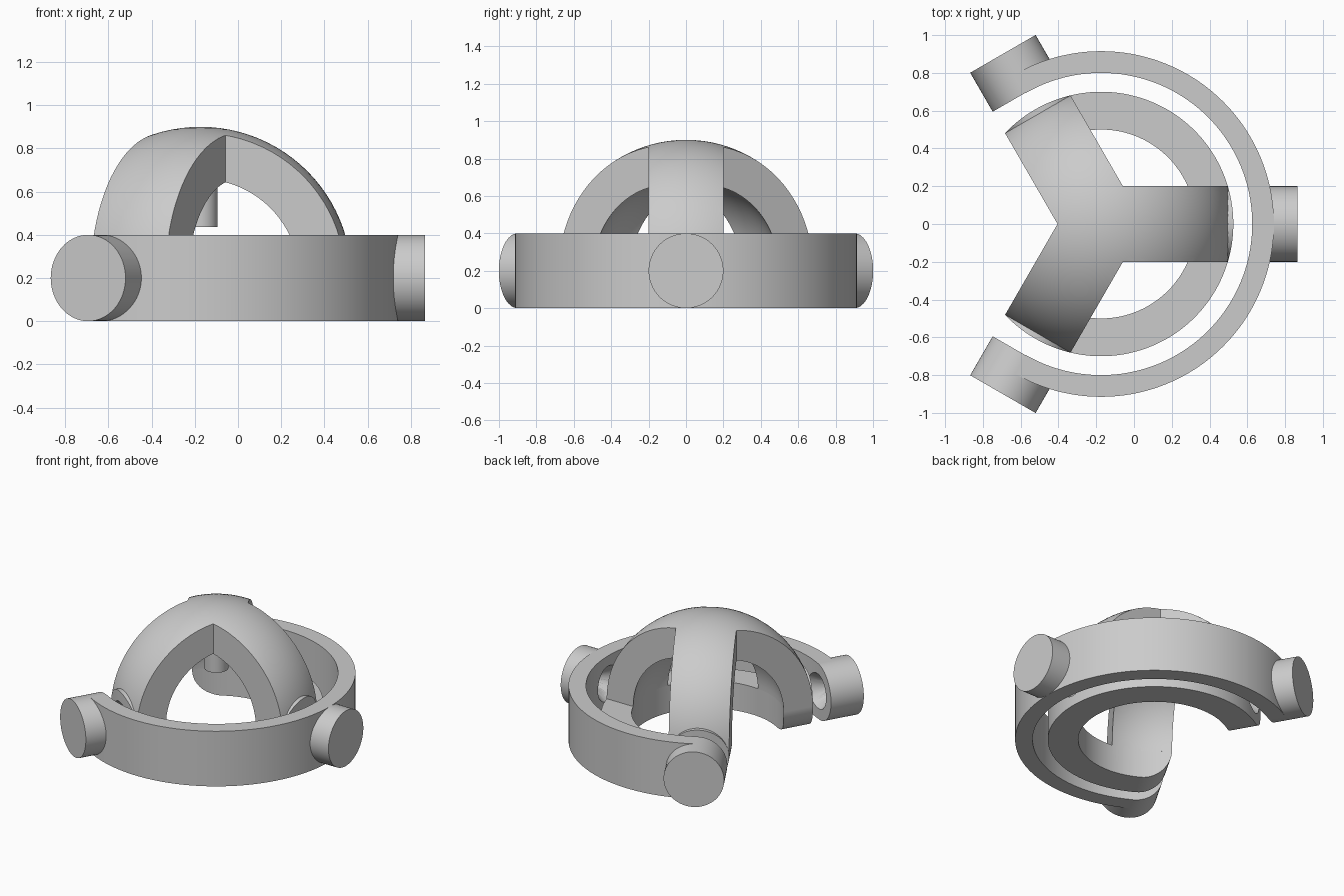
import bpy, bmesh
from math import cos, sin, radians, pi
from mathutils import Matrix

if "Cube" in bpy.data.objects:
    bpy.data.objects.remove(bpy.data.objects["Cube"], do_unlink=True)

MID = 0.2                      # height of the pivot axes
SHIFT = Matrix.Translation((-0.174, 0, 0))
ANGLES = (0, 120, 240)

grey = bpy.data.materials.new("plain grey")
grey.use_nodes = True
grey.diffuse_color = (0.6, 0.6, 0.6, 1)
grey.node_tree.nodes["Principled BSDF"].inputs["Base Color"].default_value = (0.6, 0.6, 0.6, 1)


def add(name, bm):
    bmesh.ops.recalc_face_normals(bm, faces=bm.faces)
    mesh = bpy.data.meshes.new(name)
    bm.to_mesh(mesh)
    bm.free()
    mesh.materials.append(grey)
    ob = bpy.data.objects.new(name, mesh)
    bpy.context.collection.objects.link(ob)
    return ob


def cone(name, r1, r2, depth, matrix, segments=64):
    bm = bmesh.new()
    bmesh.ops.create_cone(bm, cap_ends=True, segments=segments, radius1=r1,
                          radius2=r2, depth=depth, matrix=matrix)
    return add(name, bm)


def radial(name, angle, start, end, r1, r2):
    """Round bar lying along a radius, from start to end."""
    m = (Matrix.Rotation(radians(angle), 4, 'Z')
         @ Matrix.Translation(((start + end) / 2, 0, MID))
         @ Matrix.Rotation(pi / 2, 4, 'Y'))
    return cone(name, r1, r2, end - start, m)


def upright(name, radius):
    return cone(name, radius, radius, 2, Matrix.Identity(4), 144)


def sphere(name, radius):
    bm = bmesh.new()
    bmesh.ops.create_uvsphere(bm, u_segments=96, v_segments=48, radius=radius,
                              matrix=Matrix.Translation((0, 0, MID)))
    return add(name, bm)


def cut(ob, tool, operation='DIFFERENCE'):
    """Apply a boolean and throw the tool away."""
    mod = ob.modifiers.new("cut", 'BOOLEAN')
    mod.object, mod.operation, mod.solver = tool, operation, 'EXACT'
    dg = bpy.context.evaluated_depsgraph_get()
    mesh = bpy.data.meshes.new_from_object(ob.evaluated_get(dg))
    ob.modifiers.clear()
    ob.data = mesh
    bpy.data.objects.remove(tool, do_unlink=True)


def arc_band(name, inner, outer, height, steps=96):
    """Upright band sweeping from one rear arm round to the other."""
    bm = bmesh.new()
    loops = []
    for i in range(steps + 1):
        a = radians(-120 + 240 * i / steps)
        loops.append([bm.verts.new((r * cos(a), r * sin(a), z)) for r, z in
                      ((inner, 0), (outer, 0), (outer, height), (inner, height))])
    for p, q in zip(loops, loops[1:]):
        for k in range(4):
            n = (k + 1) % 4
            bm.faces.new((p[k], p[n], q[n], q[k]))
    bm.faces.new(loops[0])
    bm.faces.new(loops[-1])
    return add(name, bm)


def inner_dimple(angle):
    return radial("cutter", angle, 0.5, 0.72, 0, 0.137)


def outer_dimple(angle):
    return radial("cutter", angle, 0.78, 1.0, 0.137, 0)


parts = []

# Three-armed dome: spherical shell trimmed by a Y-shaped prism
bm = bmesh.new()
outline = []
for angle in ANGLES:
    rot = Matrix.Rotation(radians(angle), 4, 'Z')
    for x, y in ((1, -0.2), (1, 0.2), (0.1155, 0.2)):
        v = bm.verts.new((x, y, MID))
        v.co = rot @ v.co
        outline.append(v)
face = bm.faces.new(outline)
top = bmesh.ops.extrude_face_region(bm, geom=[face])["geom"]
bmesh.ops.translate(bm, vec=(0, 0, 1),
                    verts=[g for g in top if isinstance(g, bmesh.types.BMVert)])
dome = add("dome_arms", bm)
cut(dome, sphere("cutter", 0.7), 'INTERSECT')
cut(dome, sphere("cutter", 0.5))
for angle in ANGLES:
    cut(dome, inner_dimple(angle))
parts.append(dome)

# Peg hanging under the dome
parts.append(cone("centre_peg", 0.08, 0.08, 0.3, Matrix.Translation((0, 0, 0.585))))

# Low band joining the arms, and the tall outer band
base = arc_band("inner_band", 0.5, 0.7, MID)
ring = arc_band("outer_band", 0.8, 0.915, 0.4)
for angle in ANGLES:
    cut(base, inner_dimple(angle))
    cut(ring, outer_dimple(angle))
parts += [base, ring]

# Rounded feet of the arms and the outer pivot housings, with conical sockets
for i, angle in enumerate(ANGLES, 1):
    foot = radial(f"arm_foot_{i}", angle, 0.4, 0.8, 0.2, 0.2)
    cut(foot, upright("cutter", 0.7), 'INTERSECT')
    cut(foot, upright("cutter", 0.5))
    cut(foot, inner_dimple(angle))
    housing = radial(f"pivot_housing_{i}", angle, 0.802, 1.04, 0.2, 0.2)
    cut(housing, outer_dimple(angle))
    parts += [foot, housing]

# Centre the model and smooth its curved faces
bpy.ops.object.select_all(action='DESELECT')
for ob in parts:
    ob.data.transform(SHIFT)
    ob.select_set(True)
bpy.context.view_layer.objects.active = dome
bpy.ops.object.shade_smooth_by_angle(angle=radians(30))
